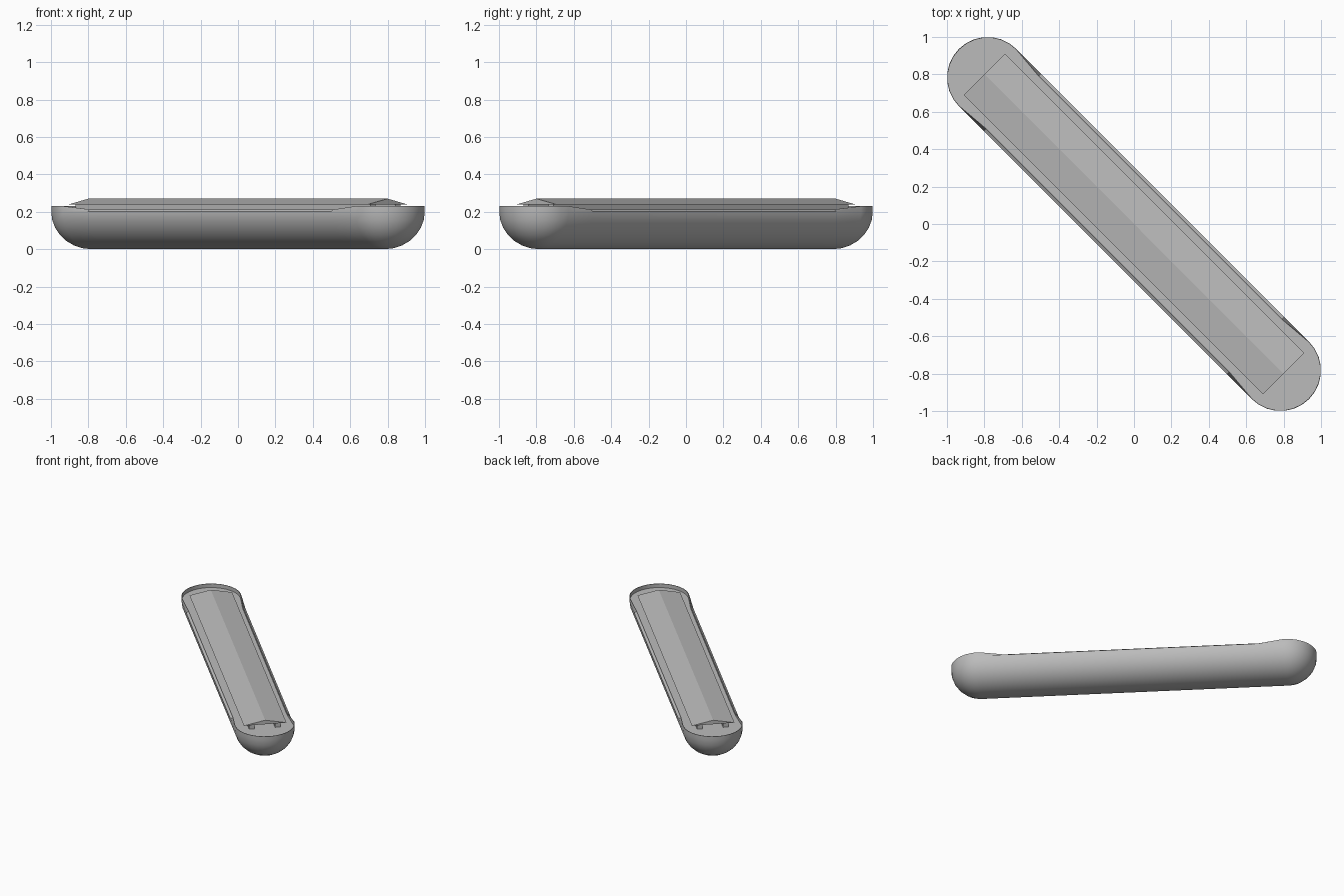
import bpy, bmesh
from math import pi, sin, cos, radians
from mathutils import Matrix

if "Cube" in bpy.data.objects:
    bpy.data.objects.remove(bpy.data.objects["Cube"])

grey = bpy.data.materials.new("plain_grey")
grey.use_nodes = True
grey.diffuse_color = (0.5, 0.5, 0.5, 1)
grey.node_tree.nodes["Principled BSDF"].inputs["Base Color"].default_value = (0.5, 0.5, 0.5, 1)

TURN = Matrix.Rotation(radians(-45), 4, 'Z')   # boat lies on the diagonal
END, RADIUS, DECK = 1.107, 0.217, 0.2
LOW = 0.92                                     # where the low sheer stops


def finish(bm, name, smooth=False):
    bmesh.ops.remove_doubles(bm, verts=bm.verts, dist=0.0005)
    bmesh.ops.recalc_face_normals(bm, faces=bm.faces)
    bm.transform(TURN)
    mesh = bpy.data.meshes.new(name)
    bm.to_mesh(mesh)
    bm.free()
    mesh.materials.append(grey)
    obj = bpy.data.objects.new(name, mesh)
    bpy.context.collection.objects.link(obj)
    if smooth:
        bpy.ops.object.select_all(action='DESELECT')
        obj.select_set(True)
        bpy.context.view_layer.objects.active = obj
        bpy.ops.object.shade_smooth_by_angle(angle=radians(30))
    return obj


def outline(r, r_mid, z, z_mid, steps=14):
    """Rounded-end ring with its own width and height amidships."""
    half = [(END + r * sin(pi * i / steps), -r * cos(pi * i / steps), z) for i in range(steps + 1)]
    half += [(LOW, r_mid, z_mid), (-LOW, r_mid, z_mid)]
    return half + [(-x, -y, h) for x, y, h in half]


def loft(rings, cap_last=False):
    bm = bmesh.new()
    loops = [[bm.verts.new(p) for p in ring] for ring in rings]
    n = len(loops[0])
    for a, b in zip(loops, loops[1:]):
        for i in range(n):
            j = (i + 1) % n
            bm.faces.new((a[i], a[j], b[j], b[i]))
    if cap_last:
        bm.faces.new(loops[-1])
    return bm


# Hull: round bottom, raised ends, slightly tucked-in sides, sunken deck
rings = []
for k in range(8):
    a = pi / 2 * k / 7
    r, z = max(RADIUS * sin(a), 0.0001), DECK * (1 - cos(a))
    rings.append(outline(r, r, z, z))
rings.append(outline(RADIUS, 0.2, 0.23, 0.212))
rings.append(outline(RADIUS - 0.004, 0.197, 0.23, 0.212))
rings.append(outline(RADIUS - 0.004, 0.197, DECK, DECK))
finish(loft(rings, True), "hull", True)


# Canopy roof: long shallow gable
section = [(-0.156, 0.238), (0.156, 0.238), (0, 0.27)]
bm = loft([[(u, w, z) for w, z in section] for u in (-1.131, 1.131)], True)
bm.faces.new([v for v in bm.verts if v.co.x < 0])
finish(bm, "canopy_roof")

# Side walls carrying the roof
for side, label in ((1, "left"), (-1, "right")):
    bm = bmesh.new()
    bmesh.ops.create_cube(bm, size=1, matrix=Matrix.Translation((0, side * 0.095, 0.218))
                          @ Matrix.Diagonal((2.23, 0.04, 0.042, 1)))
    finish(bm, label + "_canopy_wall")
